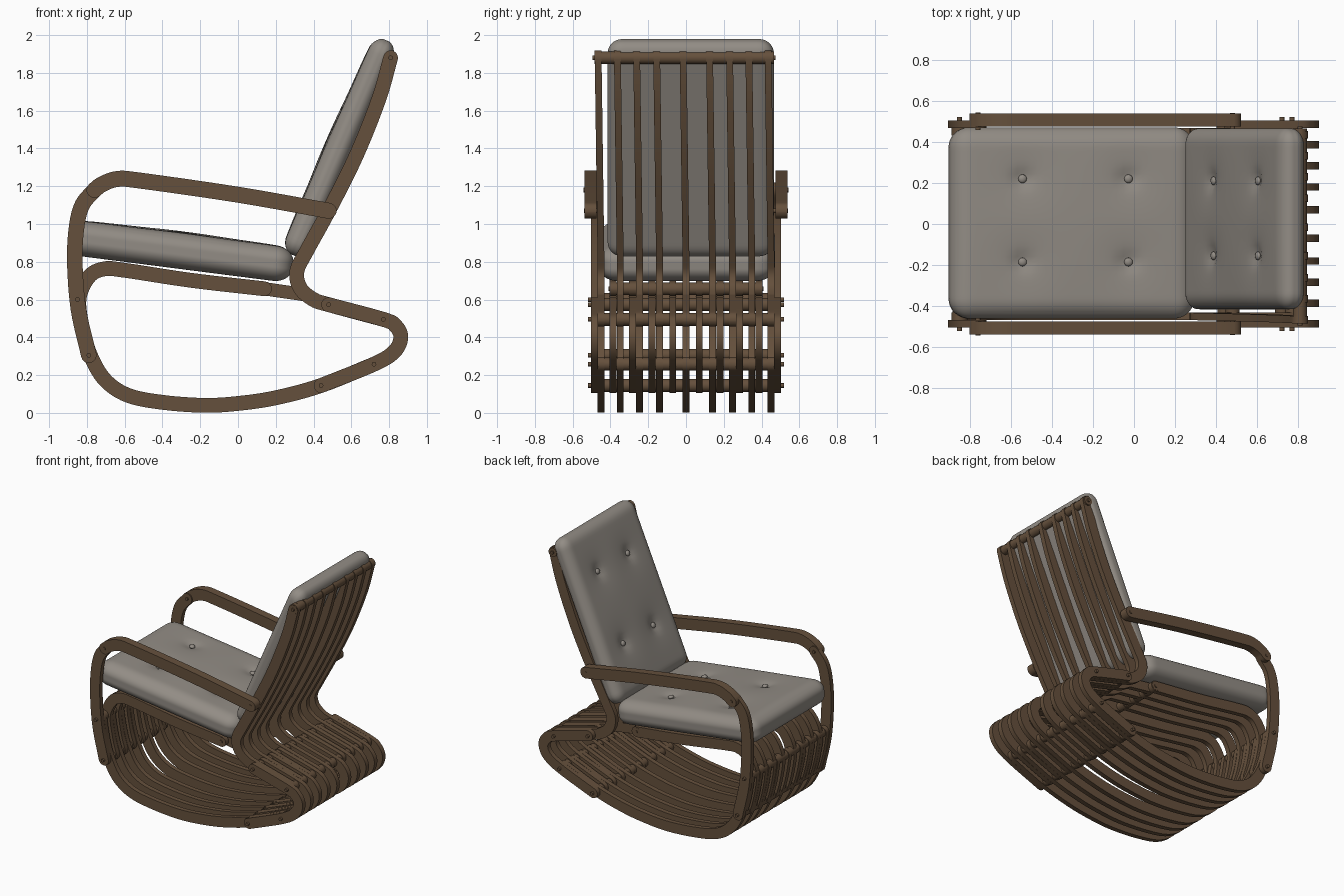
import bpy, bmesh, math
from mathutils import Vector, Matrix

old = bpy.data.objects.get("Cube")
if old:
    bpy.data.objects.remove(old, do_unlink=True)


def material(name, colour):
    m = bpy.data.materials.new(name)
    m.use_nodes = True
    m.diffuse_color = (*colour, 1)
    m.node_tree.nodes["Principled BSDF"].inputs["Base Color"].default_value = (*colour, 1)
    return m


WOOD = material("walnut wood", (0.13, 0.08, 0.045))
CLOTH = material("grey fabric", (0.29, 0.265, 0.235))


def finish(bm, name, mat, angle=35):
    bmesh.ops.recalc_face_normals(bm, faces=bm.faces)
    me = bpy.data.meshes.new(name)
    bm.to_mesh(me)
    bm.free()
    me.materials.append(mat)
    ob = bpy.data.objects.new(name, me)
    bpy.context.collection.objects.link(ob)
    bpy.ops.object.select_all(action='DESELECT')
    ob.select_set(True)
    bpy.context.view_layer.objects.active = ob
    bpy.ops.object.shade_smooth_by_angle(angle=math.radians(angle))
    return ob


def smooth_path(points, steps=6):
    """Catmull-Rom curve through x, z points."""
    p = [Vector(q) for q in points]
    p = [2 * p[0] - p[1]] + p + [2 * p[-1] - p[-2]]
    out = []
    for a, b, c, d in zip(p, p[1:], p[2:], p[3:]):
        for i in range(steps):
            t = i / steps
            out.append(0.5 * (2 * b + (c - a) * t + (2 * a - 5 * b + 4 * c - d) * t * t
                              + (3 * b - a - 3 * c + d) * t ** 3))
    return out + [p[-2]]


def slats(name, points, ys, width=0.078, thick=0.036, lean=0.0):
    """Round-ended bent strips in the xz plane, repeated at each y."""
    path, r = smooth_path(points), width / 2
    tang = [(path[min(i + 1, len(path) - 1)] - path[max(i - 1, 0)]).normalized()
            for i in range(len(path))]
    cap = [math.radians(a) for a in (86, 65, 45, 22)]
    rows = [(path[0] - tang[0] * r * math.sin(a), tang[0], r * math.cos(a)) for a in cap]
    rows += [(p, t, r) for p, t in zip(path, tang)]
    rows += [(path[-1] + tang[-1] * r * math.sin(a), tang[-1], r * math.cos(a))
             for a in reversed(cap)]
    bm = bmesh.new()
    for y in ys:
        rings = []
        for p, t, h in rows:
            n = Vector((-t.y, t.x)) * h
            ring = []
            for q, s in ((p + n, -1), (p + n, 1), (p - n, 1), (p - n, -1)):
                shift = lean * max(0, q.y - 0.8)
                ring.append(bm.verts.new((q.x, y + s * thick / 2 - shift, q.y)))
            rings.append(ring)
        for a, b in zip(rings, rings[1:]):
            for i in range(4):
                j = (i + 1) % 4
                bm.faces.new((a[i], a[j], b[j], b[i]))
        bm.faces.new(rings[0])
        bm.faces.new(rings[-1])
    return finish(bm, name, WOOD)


def rod(name, x, z, half, radius=0.034, pin=0.52, y=0.0):
    """Cross dowel with a thin pin sticking out at both ends."""
    bm = bmesh.new()
    for rad, length in ((radius, half), (0.012, pin)):
        bmesh.ops.create_cone(bm, cap_ends=True, segments=20, radius1=rad, radius2=rad,
                              depth=2 * length,
                              matrix=Matrix.Translation((x, y, z)) @ Matrix.Rotation(math.pi / 2, 4, 'X'))
    return finish(bm, name, WOOD)


def both(ys):
    return [s * y for y in ys for s in (-1, 1)]


ODD = [0] + both((0.14, 0.246, 0.348, 0.45))
EVEN = both((0.07, 0.18, 0.284, 0.386))
OUTER = both((0.485,))

# Bent slat families
slats("back_slats", [(0.808, 1.88), (0.745, 1.66), (0.625, 1.36), (0.48, 1.07), (0.365, 0.86),
                     (0.312, 0.75), (0.33, 0.66), (0.40, 0.60), (0.48, 0.573), (0.77, 0.495)],
      ODD, lean=0.014)
slats("tail_slats", [(0.48, 0.573), (0.77, 0.495), (0.835, 0.46), (0.862, 0.40),
                     (0.828, 0.325), (0.72, 0.258), (0.44, 0.145)], EVEN + OUTER)
slats("runner_slats", [(0.72, 0.258), (0.44, 0.145), (0.2, 0.08), (0, 0.05), (-0.18, 0.04),
                       (-0.4, 0.056), (-0.58, 0.092), (-0.7, 0.17), (-0.775, 0.29),
                       (-0.82, 0.43), (-0.85, 0.6)], ODD)
slats("seat_slats", [(0.14, 0.657), (-0.25, 0.702), (-0.6, 0.755), (-0.71, 0.762), (-0.79, 0.72),
                     (-0.842, 0.6), (-0.82, 0.43), (-0.785, 0.305)], EVEN)
slats("seat_connectors", [(0.14, 0.657), (0.36, 0.625)], ODD[:-2], width=0.07)

# Arms and front legs
slats("front_legs", [(-0.79, 0.305), (-0.845, 0.55), (-0.864, 0.8), (-0.855, 0.98),
                     (-0.825, 1.1), (-0.76, 1.18)], OUTER, width=0.082)
slats("armrests", [(0.48, 1.07), (0.0, 1.155), (-0.52, 1.23), (-0.64, 1.238),
                   (-0.72, 1.21), (-0.76, 1.18)], both((0.506,)), width=0.084, thick=0.062)

# Cross dowels
rod("top_dowel", 0.808, 1.88, 0.475, pin=0.485, y=-0.01)
rod("seat_rear_dowel", 0.14, 0.657, 0.405, pin=0.41)
for i, (x, z) in enumerate([(0.48, 0.573), (0.77, 0.495), (0.72, 0.258), (0.44, 0.145),
                            (-0.79, 0.305), (-0.85, 0.6)]):
    rod("cross_dowel_%d" % (i + 1), x, z, 0.485)
for side, s in (("left", 1), ("right", -1)):
    rod("arm_rear_pin_" + side, 0.48, 1.07, 0.045, 0.012, 0.045, s * 0.495)
    rod("arm_front_pin_" + side, -0.76, 1.18, 0.042, 0.012, 0.042, s * 0.5)


def cushion(name, size, place, tufts, round_r):
    """Rounded pad with a soft crown and button dimples on its local +z side."""
    half = Vector(size) / 2
    bm = bmesh.new()
    bmesh.ops.create_cube(bm, size=2)
    bmesh.ops.subdivide_edges(bm, edges=bm.edges[:], cuts=43, use_grid_fill=True)
    inner = Vector((half.x - round_r * 1.3, half.y - round_r * 1.3, half.z - round_r))
    for v in bm.verts:
        u = [0.45 * c + 0.55 * math.sin(c * math.pi / 2) for c in v.co]
        p = Vector([c * h for c, h in zip(u, half)])
        core = Vector([max(-k, min(k, c)) for c, k in zip(p, inner)])
        d = p - core
        d.x, d.y = d.x / 1.3, d.y / 1.3
        if d.length > 1e-6:
            d = d.normalized() * round_r
        p = core + Vector((d.x * 1.3, d.y * 1.3, d.z))
        if p.z > 0:
            p.z += 0.014 * (1 - u[0] ** 2) * (1 - u[1] ** 2)
            for tx, ty in tufts:
                q = math.hypot(p.x - tx, p.y - ty)
                p.z -= (0.018 * math.exp(-(q / 0.045) ** 2) + 0.01 * math.exp(-(q / 0.13) ** 2)) \
                    * max(0, p.z) / half.z
        v.co = p
    bm.transform(place)
    finish(bm, name, CLOTH, 60)

    # Buttons
    bm = bmesh.new()
    for tx, ty in tufts:
        bmesh.ops.create_uvsphere(bm, u_segments=16, v_segments=8, radius=0.021,
                                  matrix=place @ Matrix.Translation((tx, ty, half.z - 0.012))
                                  @ Matrix.Diagonal((1, 1, 0.6, 1)))
    finish(bm, name + "_buttons", CLOTH, 60)


def placed(x, y, z, pitch):
    return Matrix.Translation((x, y, z)) @ Matrix.Rotation(math.radians(pitch), 4, 'Y')


cushion("seat_cushion", (1.20, 0.93, 0.185), placed(-0.305, 0.005, 0.855, 7.3),
        [(x, y) for x in (-0.25, 0.27) for y in (-0.19, 0.215)], 0.075)
cushion("back_cushion", (1.24, 0.88, 0.135), placed(0.538, 0.025, 1.404, -66.4),
        [(x, y) for x in (-0.25, 0.29) for y in (-0.18, 0.185)], 0.06)
